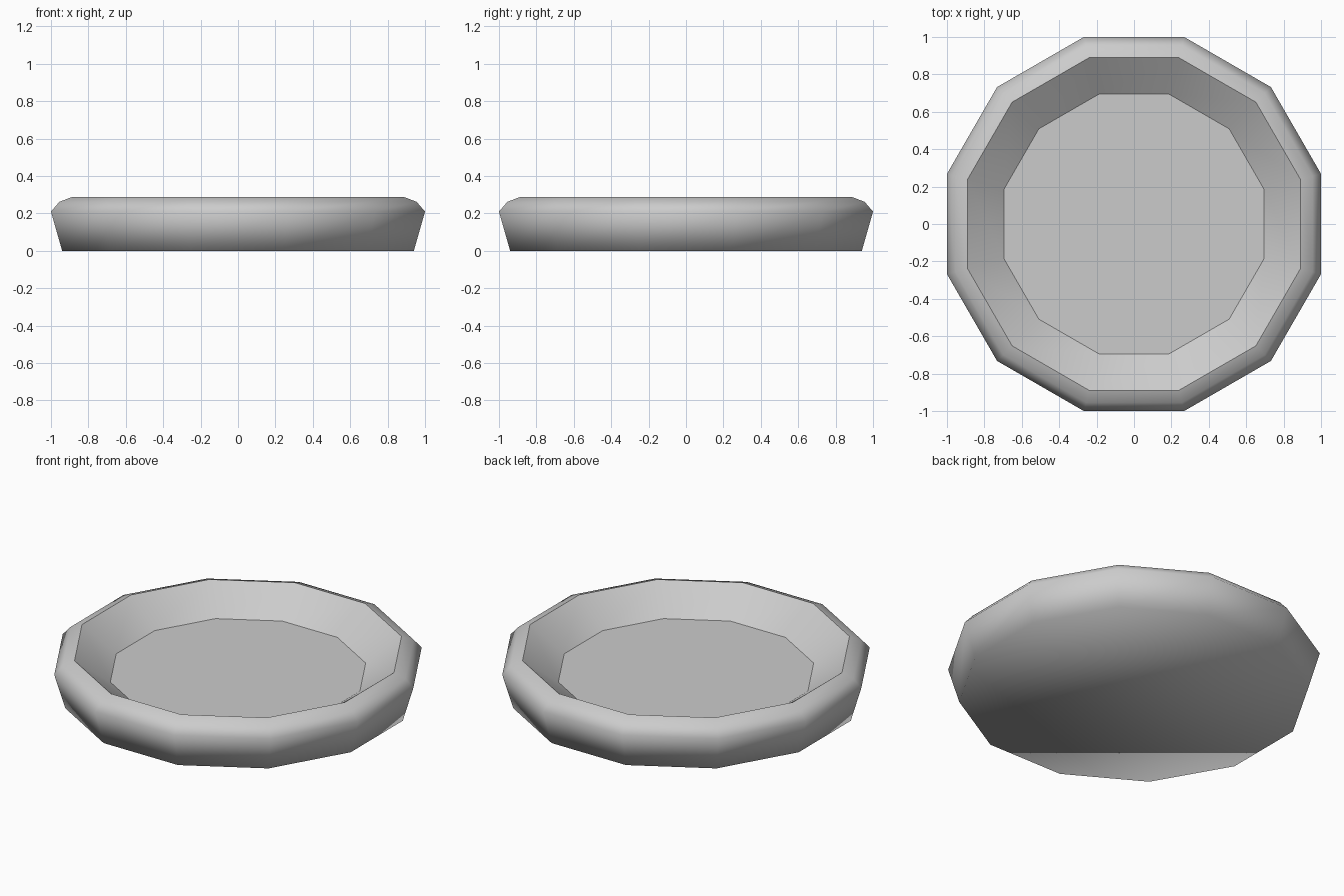
import bpy, bmesh, math

cube = bpy.data.objects.get("Cube")
if cube:
    bpy.data.objects.remove(cube, do_unlink=True)

SIDES = 12
FLAT = math.cos(math.pi / SIDES)  # ratio of flat-side distance to corner distance

# Single plain colour
grey = bpy.data.materials.new("light_grey")
grey.use_nodes = True
colour = (0.6, 0.6, 0.6, 1)
grey.diffuse_color = colour
grey.node_tree.nodes["Principled BSDF"].inputs["Base Color"].default_value = colour


def ring(bm, apothem, z):
    """Twelve-sided ring with flat sides facing the axes."""
    radius = apothem / FLAT
    step = 2 * math.pi / SIDES
    return [bm.verts.new((radius * math.cos((i + 0.5) * step),
                          radius * math.sin((i + 0.5) * step), z))
            for i in range(SIDES)]


# Profile from the base, over the rounded rim, down to the dish floor
profile = [(0.94, 0), (1.0, 0.21), (0.955, 0.262), (0.89, 0.287), (0.695, 0.14)]
bm = bmesh.new()
rings = [ring(bm, a, z) for a, z in profile]
for low, high in zip(rings, rings[1:]):
    for i in range(SIDES):
        j = (i + 1) % SIDES
        bm.faces.new((low[i], low[j], high[j], high[i]))
bm.faces.new(rings[-1])            # dish floor
bm.faces.new(rings[0][::-1])       # underside
for face in bm.faces:
    face.smooth = True

# Crisp edges at the inner rim and around the floor
for loop in rings[-2:]:
    members = set(loop)
    for edge in bm.edges:
        if members.issuperset(edge.verts):
            edge.smooth = False

mesh = bpy.data.meshes.new("shallow_dish")
bm.to_mesh(mesh)
bm.free()
mesh.materials.append(grey)
dish = bpy.data.objects.new("shallow_dish", mesh)
bpy.context.collection.objects.link(dish)
